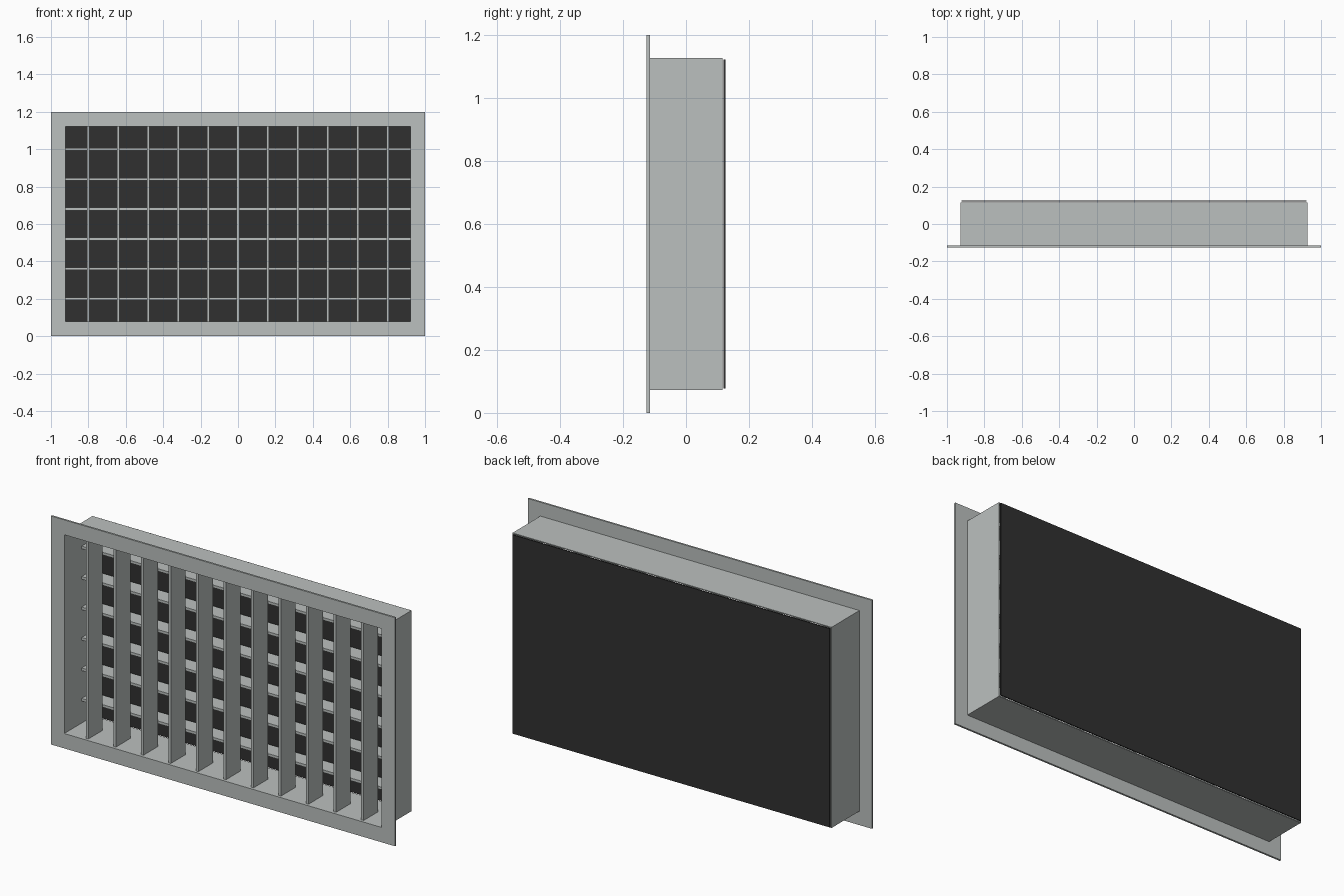
import bpy, bmesh

if "Cube" in bpy.data.objects:
    bpy.data.objects.remove(bpy.data.objects["Cube"])


def material(name, rgb):
    m = bpy.data.materials.new(name)
    m.diffuse_color = (*rgb, 1)
    m.use_nodes = True
    m.node_tree.nodes["Principled BSDF"].inputs["Base Color"].default_value = m.diffuse_color
    return m


METAL = material("grey_metal", (0.50, 0.53, 0.52))
DARK = material("dark_backing", (0.03, 0.03, 0.03))


def finish(name, bm, mat):
    bmesh.ops.recalc_face_normals(bm, faces=bm.faces)
    me = bpy.data.meshes.new(name)
    bm.to_mesh(me)
    bm.free()
    me.materials.append(mat)
    ob = bpy.data.objects.new(name, me)
    bpy.context.collection.objects.link(ob)
    return ob


def box(name, x, y, z, mat):
    bm = bmesh.new()
    bmesh.ops.create_cube(bm, size=1)
    for v in bm.verts:
        for i, (lo, hi) in enumerate((x, y, z)):
            v.co[i] = lo if v.co[i] < 0 else hi
    return finish(name, bm, mat)


def ring(name, outer, inner, y0, y1, mat):
    """Rectangular tube along y; outer and inner are half sizes (x, z)."""
    bm = bmesh.new()
    loops = []
    for (hx, hz), y in ((outer, y0), (inner, y0), (inner, y1), (outer, y1)):
        loops.append([bm.verts.new((sx * hx, y, 0.6 + sz * hz))
                      for sx, sz in ((-1, -1), (1, -1), (1, 1), (-1, 1))])
    for k in range(4):
        a, b = loops[k], loops[(k + 1) % 4]
        for i in range(4):
            j = (i + 1) % 4
            bm.faces.new((a[i], a[j], b[j], b[i]))
    return finish(name, bm, mat)


# front flange and the duct sleeve behind it
ring("front_flange", (1.0, 0.6), (0.922, 0.522), -0.125, -0.115, METAL)
ring("duct_sleeve", (0.927, 0.527), (0.922, 0.522), -0.115, 0.116, METAL)

# dark plate closing the back
box("back_plate", (-0.922, 0.922), (0.119, 0.125), (0.078, 1.122), DARK)

# upright blades at the front
for i in range(11):
    x = -0.8 + 0.16 * i
    box(f"upright_blade_{i + 1}", (x - 0.007, x + 0.007), (-0.11, 0.01),
        (0.078, 1.122), METAL)

# level blades behind them
for i in range(6):
    z = 0.2 + 0.16 * i
    box(f"level_blade_{i + 1}", (-0.922, 0.922), (0.02, 0.108),
        (z - 0.007, z + 0.007), METAL)
